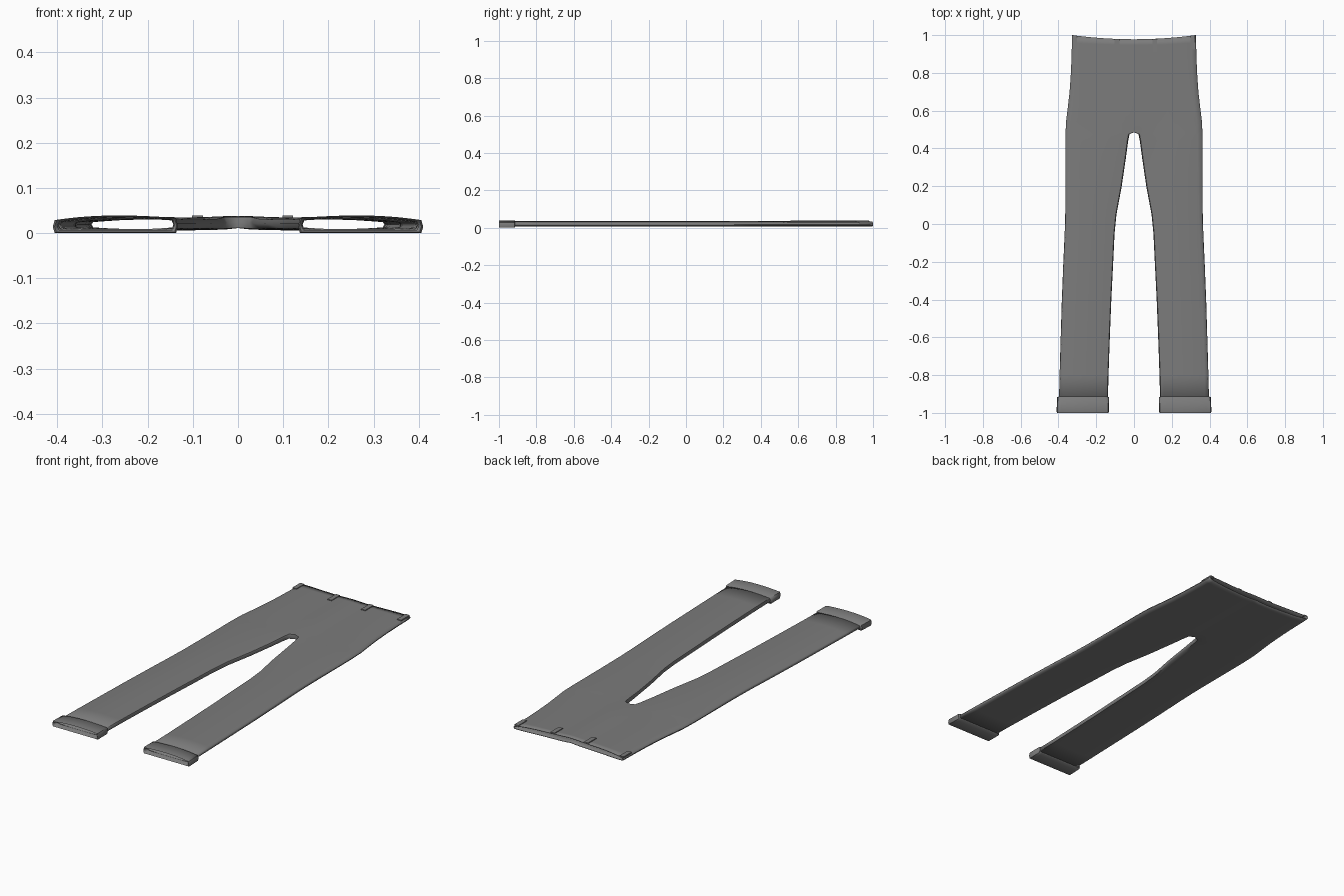
import bpy, bmesh, math

if "Cube" in bpy.data.objects:
    bpy.data.objects.remove(bpy.data.objects["Cube"])

def mat(name, v):
    m = bpy.data.materials.new(name)
    m.diffuse_color = (v, v, v, 1)
    m.use_nodes = True
    m.node_tree.nodes["Principled BSDF"].inputs["Base Color"].default_value = m.diffuse_color
    return m

GREY = mat("grey cloth", 0.2)
U = [0.015, 0.08, 0.2, 0.35, 0.5, 0.65, 0.8, 0.92, 0.985]

def top_z(u, y):
    """Height of the upper cloth: two soft legs blending into one flat seat."""
    d = 2 * u - 1
    leg = 0.036 - (0.011 if d > 0 else 0.006) * d * d
    body = 0.034 + 0.004 * math.exp(-(u / 0.2) ** 2) - 0.008 * u ** 5
    w = min(1, max(0, (y - 0.3) / 0.3))
    w = w * w * (3 - 2 * w)
    return leg + (body - leg) * w

def low_z(u):
    return 0.006 + 0.005 * abs(2 * u - 1) ** 5

def section(y, xin, xout, grow=0.0, dip=0.0, flat=False):
    """Closed ring around one leg (or half of the seat when xin is 0)."""
    us = [0.0 if xin == 0 else U[0]] + U[1:]
    pts = []
    def add(u, z):
        pts.append((xin + (xout - xin) * u, y - dip * (1 - u * u), z))
    lo = lambda u: (0.005 if flat else low_z(u)) - grow
    hi = lambda u: top_z(u, y) + grow * 0.6
    for u in us:
        add(u, hi(u))
    add(1, (hi(1) + lo(1)) / 2)
    for u in reversed(us):
        add(u, lo(u))
    add(0, (hi(0) + lo(0)) / 2)
    return pts

def loft(name, rings, seat=()):
    bm = bmesh.new()
    vs = [[bm.verts.new(p) for p in r] for r in rings]
    n = len(rings[0])
    for i in range(len(vs) - 1):
        for j in range(n):
            # the seat has no wall along its centre line
            if i in seat and j in (n - 2, n - 1):
                continue
            k = (j + 1) % n
            bm.faces.new((vs[i][j], vs[i][k], vs[i + 1][k], vs[i + 1][j]))
    bmesh.ops.delete(bm, geom=[v for v in bm.verts if not v.link_faces], context='VERTS')
    me = bpy.data.meshes.new(name)
    bm.to_mesh(me)
    bm.free()
    ob = bpy.data.objects.new(name, me)
    bpy.context.collection.objects.link(ob)
    me.materials.append(GREY)
    m = ob.modifiers.new("mirror", 'MIRROR')
    m.use_clip = True
    bpy.ops.object.select_all(action='DESELECT')
    ob.select_set(True)
    bpy.context.view_layer.objects.active = ob
    bpy.ops.object.shade_smooth_by_angle(angle=math.radians(60))
    return ob

# trousers: y, inner x, outer x, waist dip
STATIONS = [
    (-0.97, 0.139, 0.398, 0), (-0.80, 0.135, 0.394, 0), (-0.60, 0.128, 0.388, 0),
    (-0.40, 0.120, 0.382, 0), (-0.20, 0.110, 0.374, 0), (-0.05, 0.103, 0.367, 0),
    (0.05, 0.093, 0.364, 0), (0.20, 0.065, 0.363, 0), (0.35, 0.043, 0.363, 0),
    (0.44, 0.031, 0.363, 0), (0.475, 0.024, 0.362, 0), (0.486, 0.0, 0.362, 0),
    (0.54, 0.0, 0.360, 0), (0.62, 0.0, 0.350, 0), (0.70, 0.0, 0.341, 0),
    (0.80, 0.0, 0.334, 0), (0.90, 0.0, 0.330, 0.004), (0.96, 0.0, 0.329, 0.012),
    (1.00, 0.0, 0.327, 0.022)]
seat = {i for i, s in enumerate(STATIONS[:-1]) if s[1] == 0}
body = loft("trousers", [section(y, a, b, 0, d) for y, a, b, d in STATIONS], seat)
sol = body.modifiers.new("cloth thickness", 'SOLIDIFY')
sol.thickness = 0.003
sol.offset = -1

# turned-up cuffs, running from the inside lining round the hem to the outside
loft("leg_cuffs", [
    section(-0.925, 0.143, 0.394, -0.004, 0, True),
    section(-0.994, 0.141, 0.400, -0.002, 0, True),
    section(-1.000, 0.136, 0.406, 0.003, 0, True),
    section(-0.994, 0.133, 0.410, 0.005, 0, True),
    section(-0.917, 0.133, 0.407, 0.005, 0, True),
    section(-0.914, 0.138, 0.398, 0.000, 0, True)])

# belt loops: thin straps resting on the waistband
def belt_loop(name, x, y0, y1):
    z = top_z(abs(x) / 0.33, 0.95)
    bpy.ops.mesh.primitive_cube_add(size=1, location=(x, (y0 + y1) / 2, z + 0.001))
    ob = bpy.context.object
    ob.name = name
    ob.scale = (0.024, y1 - y0, 0.007)
    bpy.ops.object.transform_apply(location=False, rotation=False, scale=True)
    ob.data.materials.append(GREY)

for i, (x, y0, y1) in enumerate([(-0.315, 0.93, 0.997), (-0.09, 0.908, 0.979),
                                 (0.11, 0.908, 0.979), (0.312, 0.925, 0.997)]):
    belt_loop(f"belt_loop_{i + 1}", x, y0, y1)
